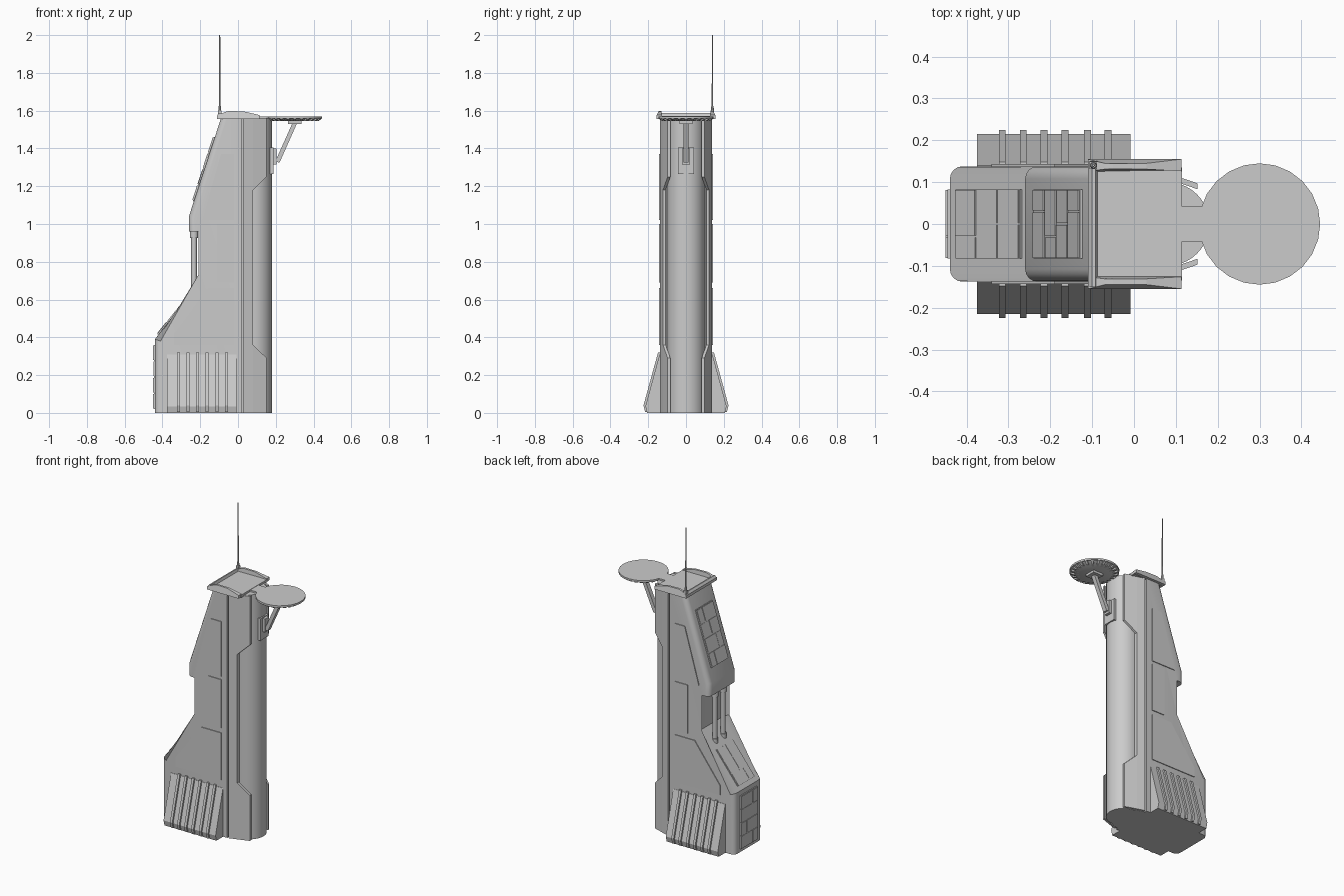
import bpy, bmesh, math, random
from mathutils import Vector, Matrix

if "Cube" in bpy.data.objects:
    bpy.data.objects.remove(bpy.data.objects["Cube"])

random.seed(4)


def finish(bm, name, smooth=False):
    bmesh.ops.recalc_face_normals(bm, faces=bm.faces)
    me = bpy.data.meshes.new(name)
    bm.to_mesh(me)
    bm.free()
    ob = bpy.data.objects.new(name, me)
    bpy.context.collection.objects.link(ob)
    if smooth:
        bpy.ops.object.select_all(action='DESELECT')
        bpy.context.view_layer.objects.active = ob
        ob.select_set(True)
        bpy.ops.object.shade_smooth_by_angle(angle=math.radians(35))
    return ob


def add_prism(bm, pts, axis, lo, hi):
    """Extrude a 2D outline along an axis; pts are the other two coordinates in order."""
    def co(p, t):
        return {'X': (t, p[0], p[1]), 'Y': (p[0], t, p[1]), 'Z': (p[0], p[1], t)}[axis]
    a = [bm.verts.new(co(p, lo)) for p in pts]
    b = [bm.verts.new(co(p, hi)) for p in pts]
    bm.faces.new(a)
    bm.faces.new(b[::-1])
    for i in range(len(pts)):
        j = (i + 1) % len(pts)
        bm.faces.new((a[i], a[j], b[j], b[i]))


def prism(name, pts, axis, lo, hi, smooth=False):
    bm = bmesh.new()
    add_prism(bm, pts, axis, lo, hi)
    return finish(bm, name, smooth)


def box(name, x, y, z):
    return prism(name, [(x[0], z[0]), (x[1], z[0]), (x[1], z[1]), (x[0], z[1])], 'Y', *y)


def rod(name, p, q, r1, r2=None, n=16):
    p, q = Vector(p), Vector(q)
    d = q - p
    bm = bmesh.new()
    m = Matrix.Translation((p + q) / 2) @ d.to_track_quat('Z', 'Y').to_matrix().to_4x4()
    bmesh.ops.create_cone(bm, cap_ends=True, segments=n, radius1=r1,
                          radius2=r1 if r2 is None else r2, depth=d.length, matrix=m)
    return finish(bm, name, True)


# main body: side profile extruded across, rear outline edges rounded
H = 0.138
rear = [(-.44, 0), (-.44, .39), (-.18, .72), (-.18, .96), (-.26, .96), (-.26, 1.04), (-.09, 1.56)]
bm = bmesh.new()
add_prism(bm, rear + [(.02, 1.56), (.02, 0)], 'Y', -H, H)
chain = [(rear[i], rear[i + 1]) for i in (0, 1, 2, 4, 5)]


def in_chain(e):
    k = [(v.co.x, v.co.z) for v in e.verts]
    if abs(e.verts[0].co.y - e.verts[1].co.y) > .01:
        return False
    near = lambda a, b: math.dist(a, b) < 1e-4
    return any((near(k[0], a) and near(k[1], b)) or (near(k[0], b) and near(k[1], a)) for a, b in chain)


bmesh.ops.bevel(bm, geom=[e for e in bm.edges if in_chain(e)], offset=.03, segments=4,
                profile=.5, affect='EDGES')
finish(bm, "tower_body", True)

# round column on the +x side
arc = [(.08 + .1 * math.cos(a), .1 * math.sin(a))
       for a in [math.radians(-90 + 180 * i / 20) for i in range(21)]]
prism("column_core", [(0, -.125), (.03, -.122), (.08, -.107)] + arc +
      [(.08, .107), (.03, .122), (0, .125)], 'Z', 0, 1.56, True)

# thin cheek plates hugging the column, cut back in the middle
for s in (-1, 1):
    bm = bmesh.new()
    y = {.03: .137, .08: .122, .152: .097}
    v = lambda x, z: bm.verts.new((x, s * y[x], z))
    zs = [0, .36, 1.18, 1.56]
    a = [v(.03, z) for z in zs]
    b = [v(.08, z) for z in zs]
    for i in range(3):
        bm.faces.new((a[i], b[i], b[i + 1], a[i + 1]))
    bm.faces.new((b[0], v(.152, 0), v(.152, .29), b[1]))
    bm.faces.new((b[2], v(.152, 1.25), v(.152, 1.56), b[3]))
    bmesh.ops.recalc_face_normals(bm, faces=bm.faces)
    if bm.faces[:][0].normal.y * s < 0:
        bmesh.ops.reverse_faces(bm, faces=bm.faces)
    back = bmesh.ops.extrude_face_region(bm, geom=bm.faces[:], use_keep_orig=True)['geom']
    for e in back:
        if isinstance(e, bmesh.types.BMVert):
            e.co.y -= s * .014
    finish(bm, "column_cheek")

# raised side panels
panels = [[(-.02, 1.02), (-.02, 1.37), (-.09, 1.37), (-.19, 1.02)],
          [(-.02, .69), (-.02, 1.0), (-.11, 1.0), (-.11, .69)],
          [(-.02, .36), (-.02, .66), (-.16, .66), (-.34, .42), (-.34, .36)]]
for s in (-1, 1):
    for p in panels:
        prism("side_panel", p, 'Y', s * .13, s * .143)

# flared vents with ribs on both sides
ribs = [-.315, -.265, -.215, -.165, -.111, -.062]
for s in (-1, 1):
    prism("vent_housing", [(s * u, w) for u, w in
          [(.12, 0), (.206, 0), (.215, .035), (.14, .31), (.12, .31)]], 'X', -.375, -.008)
    for x in ribs:
        prism("vent_rib", [(s * u, w) for u, w in
              [(.13, .004), (.216, .004), (.225, .04), (.148, .32), (.13, .32)]], 'X', x - .008, x + .008)


# plated access panels on the rear faces
def plated(name, a, b, rows):
    a, b = Vector(a), Vector(b)
    d = b - a
    n = Vector((-d.y, d.x)).normalized()

    def slab(nm, t0, t1, y0, y1, h):
        p, q = a + d * t0, a + d * t1
        prism(nm, [p - n * .01, q - n * .01, q + n * h, p + n * h], 'Y', y0, y1)
    slab(name, 0, 1, -.083, .083, .006)
    for i in range(rows):
        m = random.choice((-.03, 0, .03))
        for y0, y1 in ((-.081, m - .002), (m + .002, .081)):
            slab(name + "_tile", (i + .05) / rows, (i + .95) / rows, y0, y1, random.choice((.008, .010)))


plated("lower_panel", (-.44, .02), (-.44, .36), 4)
plated("slope_panel", (-.422, .413), (-.268, .608), 3)
plated("upper_panel", (-.234, 1.12), (-.123, 1.46), 4)

# pistons in the notch
for y in (-.042, .042):
    rod("piston", (-.233, y, .63), (-.233, y, .96), .015)
    rod("piston_collar", (-.233, y, .925), (-.233, y, .965), .022)
    rod("piston_foot", (-.233, y, .63), (-.233, y, .66), .02)

# roof tray: floor, two side rims and a rear rim
box("roof_floor", (-.1, .115), (-.135, .135), (1.555, 1.572))
rim = [(-.11, 1.557), (-.11, 1.575), (-.07, 1.592), (-.05, 1.598), (.03, 1.596), (.113, 1.577), (.113, 1.557)]
for s in (-1, 1):
    ob = prism("roof_side_rim", rim, 'Y', s * .126, s * .155)
    for v in ob.data.vertices:
        if v.co.z > 1.58:
            v.co.y = s * (.131 if abs(v.co.y) < .14 else .145)
prism("roof_rear_rim", [(-.11, 1.557), (-.11, 1.575), (-.1, 1.588), (-.092, 1.588), (-.086, 1.57), (-.086, 1.557)],
      'Y', -.15, .15)

# antenna
box("antenna_base", (-.106, -.088), (.131, .149), (1.58, 1.6))
rod("antenna_socket", (-.097, .14, 1.6), (-.097, .14, 1.625), .008, .006, 10)
rod("antenna_mast", (-.097, .14, 1.62), (-.097, .14, 2.0), .004, .003, 8)

# landing disc with bridge, fluted underside and strut
box("disc_bridge", (.1, .2), (-.042, .042), (1.558, 1.57))
rod("disc_top", (.3, 0, 1.558), (.3, 0, 1.57), .145, n=24)
rod("disc_under", (.3, 0, 1.545), (.3, 0, 1.558), .105, .132, n=24)
bm = bmesh.new()
for i in range(24):
    before = set(bm.verts)
    add_prism(bm, [(.09, 1.545), (.125, 1.545), (.142, 1.556), (.142, 1.56), (.09, 1.56)], 'Y', -.007, .007)
    new = [v for v in bm.verts if v not in before]
    bmesh.ops.transform(bm, verts=new, matrix=Matrix.Translation((.3, 0, 0)) @
                        Matrix.Rotation(math.tau * i / 24, 4, 'Z'))
finish(bm, "disc_flutes")
box("disc_mount", (.265, .335), (-.035, .035), (1.53, 1.547))
prism("disc_strut", [(.197, 1.33), (.22, 1.325), (.312, 1.532), (.287, 1.532)], 'Y', -.014, .014)
box("strut_bracket", (.15, .187), (-.042, .042), (1.265, 1.405))
box("strut_hinge", (.18, .205), (-.02, .02), (1.315, 1.4))
